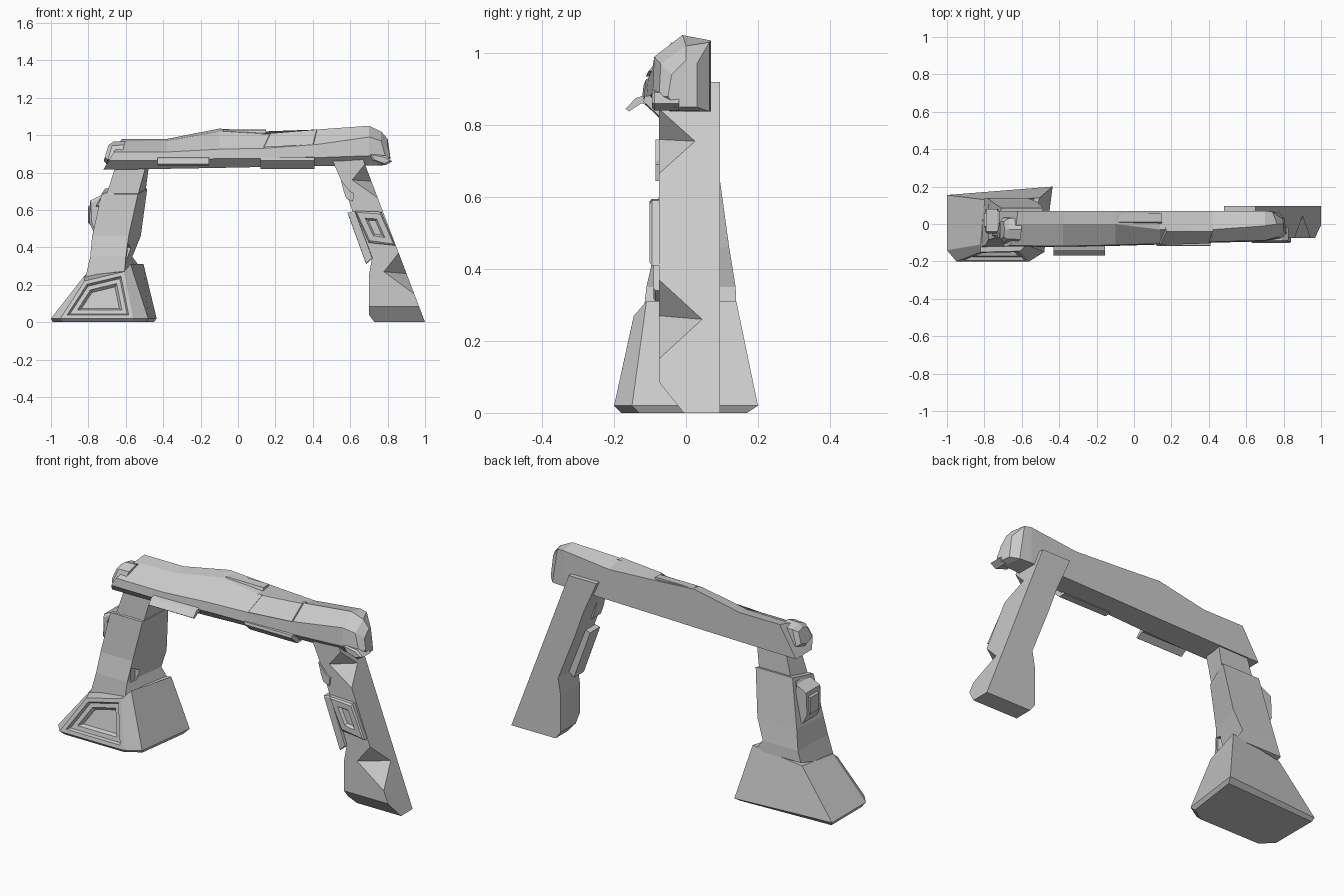
import bpy, bmesh
from mathutils import Vector


def finish(name, bm):
    bmesh.ops.recalc_face_normals(bm, faces=bm.faces[:])
    me = bpy.data.meshes.new(name)
    bm.to_mesh(me)
    bm.free()
    ob = bpy.data.objects.new(name, me)
    bpy.context.collection.objects.link(ob)
    return ob


def loft(name, rings):
    """Skin a list of equal-length point rings and cap both ends."""
    bm = bmesh.new()
    vs = [[bm.verts.new(p) for p in r] for r in rings]
    n = len(rings[0])
    for a, b in zip(vs, vs[1:]):
        for i in range(n):
            bm.faces.new((a[i], a[(i + 1) % n], b[(i + 1) % n], b[i]))
    bm.faces.new(vs[0])
    bm.faces.new(vs[-1][::-1])
    return finish(name, bm)


def plate(name, profile, front, back, bevel=0.0):
    """Front-view (x, z) profile extruded in y, front rim shrunk by bevel."""
    c = sum((Vector(p) for p in profile), Vector((0, 0))) / len(profile)
    rim = [Vector(p) + (c - Vector(p)).normalized() * bevel for p in profile]
    rings = [[(p[0], front, p[1]) for p in rim]]
    if bevel:
        rings.append([(p[0], front + bevel * 0.6, p[1]) for p in profile])
    rings.append([(p[0], back, p[1]) for p in profile])
    return loft(name, rings)


def recess(ob, direction, steps):
    """Inset the face that looks most along direction, in (width, depth) steps."""
    bm = bmesh.new()
    bm.from_mesh(ob.data)
    bm.normal_update()
    d = Vector(direction).normalized()
    f = max(bm.faces, key=lambda f: f.normal.dot(d) * f.calc_area())
    for w, depth in steps:
        bmesh.ops.inset_region(bm, faces=[f], thickness=w, depth=depth, use_even_offset=True)
    bm.to_mesh(ob.data)
    bm.free()


def carve(ob, points):
    """Cut the convex hull of points out of ob."""
    bm = bmesh.new()
    for p in points:
        bm.verts.new(p)
    bmesh.ops.convex_hull(bm, input=bm.verts[:])
    cutter = finish("cutter", bm)
    cutter.hide_render = True
    m = ob.modifiers.new("cut", 'BOOLEAN')
    m.operation, m.solver, m.object = 'DIFFERENCE', 'EXACT', cutter
    bpy.context.view_layer.objects.active = ob
    bpy.ops.object.modifier_apply(modifier=m.name)
    bpy.data.objects.remove(cutter)


# Left foot: flared block with a stepped recess in its front
def foot_ring(z, pts):
    return [(x, y, z + dz) for x, y, dz in pts]


foot = loft("left_foot", [
    foot_ring(0.0, [(-0.99, -0.12, 0), (-0.93, -0.18, 0), (-0.57, -0.18, 0),
                    (-0.49, -0.13, 0), (-0.45, 0.17, 0), (-0.99, 0.145, 0)]),
    foot_ring(0.02, [(-1.0, -0.14, 0), (-0.95, -0.2, 0), (-0.56, -0.2, 0),
                     (-0.48, -0.15, 0), (-0.435, 0.2, 0), (-1.0, 0.155, 0)]),
    foot_ring(0.27, [(-0.82, -0.11, -0.02), (-0.82, -0.15, -0.05), (-0.61, -0.145, 0),
                     (-0.575, -0.11, 0.04), (-0.505, 0.14, 0.04), (-0.8, 0.13, 0)])])
recess(foot, (0, -1, 0.25), [(0.02, 0), (0.008, -0.018), (0.022, 0), (0.012, -0.018)])


# Left leg: column pinched above the foot, then a narrower neck
def column(name, rows):
    return loft(name, [[(lf, yf, z), (rf, yf, z), (rb, yb, z + dz), (lb, yb, z + dz)]
                       for z, lf, rf, lb, rb, yf, yb, dz in rows])


leg = column("left_leg", [
    (0.22, -0.82, -0.61, -0.80, -0.52, -0.125, 0.14, 0.07),
    (0.35, -0.79, -0.60, -0.78, -0.565, -0.11, 0.138, 0.0),
    (0.46, -0.78, -0.585, -0.76, -0.52, -0.085, 0.12, 0.0),
    (0.685, -0.73, -0.535, -0.71, -0.485, -0.07, 0.085, 0.03)])
carve(leg, [(-0.60, -0.09, 0.42), (-0.6, -0.04, 0.40), (-0.6, -0.04, 0.34),
            (-0.6, -0.09, 0.34), (-0.53, -0.09, 0.42), (-0.53, -0.04, 0.40),
            (-0.53, -0.04, 0.34), (-0.53, -0.09, 0.34)])
column("left_leg_neck", [
    (0.66, -0.71, -0.54, -0.70, -0.50, -0.06, 0.07, 0.0),
    (0.88, -0.64, -0.48, -0.64, -0.47, -0.05, 0.06, 0.0)])

# Left leg outer clamp: two stacked pads
plate("left_leg_collar", [(-0.76, 0.62), (-0.72, 0.69), (-0.66, 0.69), (-0.68, 0.6)], -0.066, 0.07, 0.01)
plate("left_leg_pad", [(-0.79, 0.65), (-0.73, 0.68), (-0.72, 0.45), (-0.77, 0.48), (-0.795, 0.53)], -0.05, 0.08, 0.015)
plate("left_leg_pad_step", [(-0.802, 0.62), (-0.76, 0.64), (-0.76, 0.5), (-0.802, 0.53)], -0.02, 0.06, 0.01)


# Beam: faceted bar with flat back and sloped, undercut front
def beam_ring(x, back, ridge_y, ridge, front, mid, low, bottom, lean=0.0):
    pts = [(0.07, bottom), (0.07, back), (ridge_y, ridge), (front, mid),
           (front - 0.005, low), (front + 0.045, bottom)]
    return [(x - lean * (ridge - z), y, z) for y, z in pts]


beam = loft("beam", [
    beam_ring(-0.63, 0.98, 0.0, 0.965, -0.115, 0.91, 0.865, 0.815, 0.6),
    beam_ring(-0.38, 0.98, 0.0, 0.97, -0.118, 0.91, 0.865, 0.82),
    beam_ring(-0.10, 1.035, 0.0, 1.02, -0.112, 0.925, 0.875, 0.825),
    beam_ring(0.14, 1.02, -0.03, 1.005, -0.105, 0.93, 0.875, 0.83),
    beam_ring(0.42, 1.005, -0.03, 1.03, -0.095, 0.95, 0.88, 0.835),
    beam_ring(0.70, 1.035, -0.01, 1.05, -0.088, 0.99, 0.89, 0.838),
    [(0.77, 0.065, 0.838), (0.74, 0.065, 1.03), (0.765, 0.0, 1.02),
     (0.765, -0.07, 0.97), (0.79, -0.075, 0.88), (0.78, -0.04, 0.84)],
    [(0.805, 0.03, 0.85), (0.79, 0.03, 0.97), (0.80, 0.0, 0.98),
     (0.80, -0.04, 0.94), (0.815, -0.05, 0.88), (0.81, -0.03, 0.85)]])

# Beam end caps
def end_cap(name, xs, scales, cy, cz):
    hexagon = [(-0.075, -0.035), (-0.05, 0.04), (0.0, 0.06), (0.06, 0.045), (0.065, -0.04), (0.0, -0.06)]
    loft(name, [[(x + 0.3 * z * s, cy + y * s, cz + z * s) for y, z in hexagon]
                for x, s in zip(xs, scales)])


end_cap("beam_left_cap", (-0.62, -0.685, -0.705), (1.05, 1.0, 0.7), -0.03, 0.905)
plate("beam_right_lip", [(0.70, 0.90), (0.79, 0.89), (0.825, 0.86), (0.79, 0.84), (0.72, 0.865)], -0.095, -0.02, 0.012)

# Beam trim: under-edge fins and a raised tile on the front slope
def bar(name, x0, x1, section, taper=0.015):
    loft(name, [[(x, y, z) for y, z in section] for x in (x0, x1)])


bar("beam_fin_left", -0.43, -0.155, [(-0.09, 0.89), (-0.14, 0.875), (-0.168, 0.845), (-0.158, 0.838), (-0.125, 0.86), (-0.08, 0.85)])
bar("beam_fin_right", 0.12, 0.41, [(-0.08, 0.885), (-0.115, 0.88), (-0.118, 0.865), (-0.07, 0.82), (-0.03, 0.82)])
loft("beam_tile", [[(x0, -0.112 + o, 0.935), (x1, -0.104 + o, 0.95), (x1 + 0.02, -0.04 + o, 1.03),
                    (x0 + 0.035, -0.04 + o, 1.01)] for x0, x1, o in ((0.14, 0.40, 0.0), (0.13, 0.41, 0.03))])
bar("beam_top_strip", -0.08, 0.15, [(0.055, 1.0), (0.055, 1.03), (0.01, 1.027), (0.0, 1.0)])

# Right leg: slanted post, chamfered toe, two corner notches
F, B = -0.075, 0.095
outline = [(0.65, 0.92), (0.48, 0.92), (0.56, 0.74), (0.61, 0.60), (0.715, 0.335), (0.70, 0.25),
           (0.70, 0.04), (0.73, 0.0), (1.0, 0.0)]
post = plate("right_leg", outline, F, B)
carve(post, [(0.5, F - 0.02, 0.11), (1.2, F - 0.02, 0.11), (0.5, 0.01, -0.02), (1.2, 0.01, -0.02),
             (0.5, F - 0.1, -0.02), (1.2, F - 0.1, -0.02)])


def edge(z):
    return 1.0 - 0.3804 * z


for z0, z1, ax, az, by, bz in ((0.15, 0.37, 0.78, 0.27, 0.045, 0.26), (0.665, 0.845, 0.61, 0.76, 0.025, 0.755)):
    carve(post, [(edge(z0), F, z0), (edge(z1), F, z1), (ax, F, az), (edge(bz), by, bz),
                 (edge(bz) + 0.1, F - 0.1, bz)])

# Right leg plates
panel = plate("right_leg_panel", [(0.625, 0.595), (0.765, 0.59), (0.84, 0.41), (0.70, 0.425)], -0.102, -0.05, 0.012)
recess(panel, (0, -1, 0), [(0.028, 0), (0.01, -0.014)])
plate("right_leg_side_plate", [(0.585, 0.585), (0.625, 0.595), (0.72, 0.34), (0.685, 0.31)], -0.09, 0.0, 0.008)
plate("right_leg_clip", [(0.55, 0.76), (0.60, 0.70), (0.62, 0.69), (0.615, 0.645), (0.58, 0.66), (0.565, 0.70)], -0.085, -0.01)
